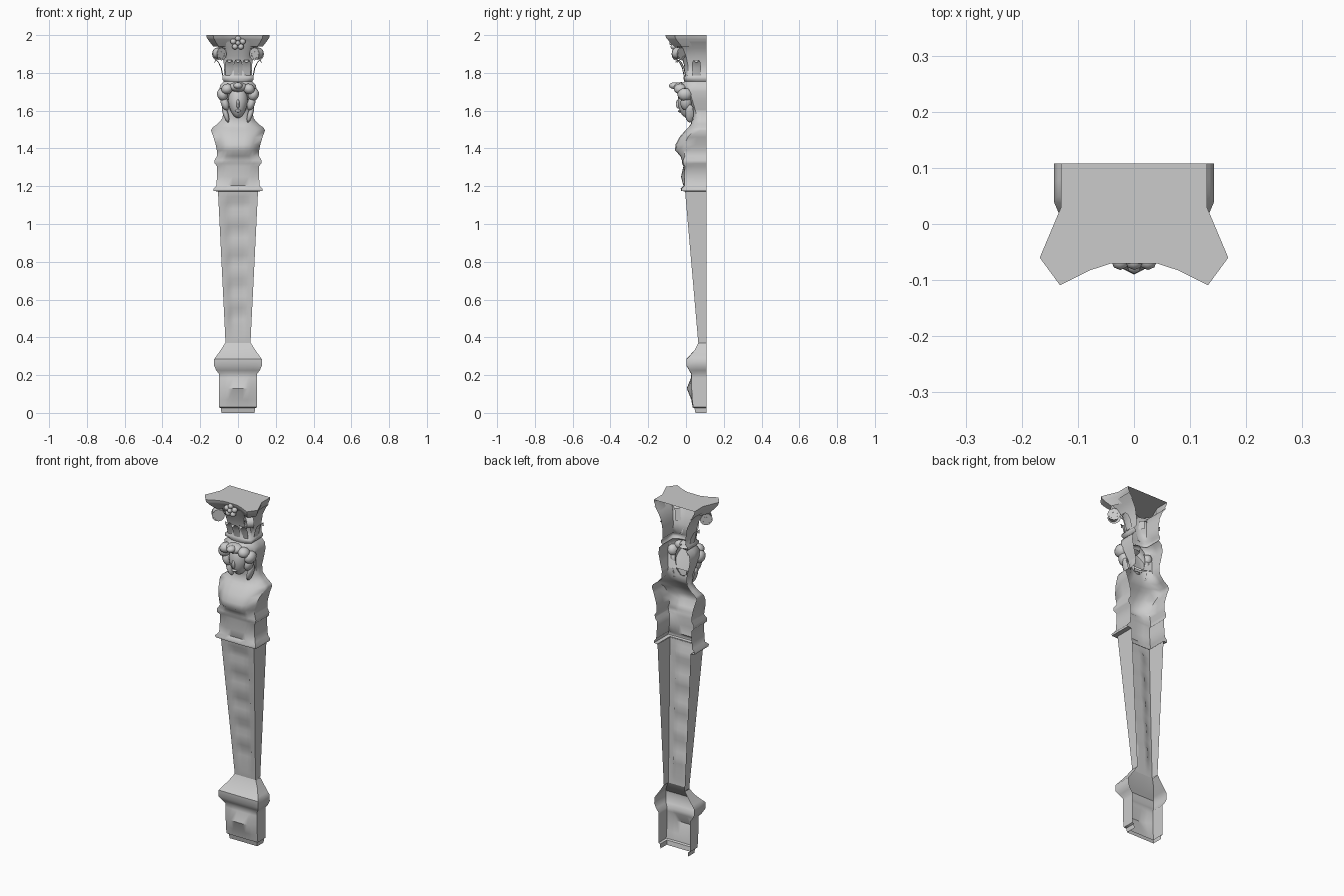
import bpy, bmesh, math
from mathutils import Vector, Matrix

if "Cube" in bpy.data.objects:
    bpy.data.objects.remove(bpy.data.objects["Cube"])

BACK = 0.108  # open rear plane of the half-pilaster


def finish(bm, name, angle=40):
    bmesh.ops.remove_doubles(bm, verts=bm.verts, dist=1e-5)
    me = bpy.data.meshes.new(name)
    bm.to_mesh(me)
    bm.free()
    ob = bpy.data.objects.new(name, me)
    bpy.context.collection.objects.link(ob)
    bpy.ops.object.select_all(action='DESELECT')
    bpy.context.view_layer.objects.active = ob
    ob.select_set(True)
    bpy.ops.object.shade_smooth_by_angle(angle=math.radians(angle))
    return ob


def loft(bm, rings):
    rows = [[bm.verts.new(p) for p in r] for r in rings]
    for a, b in zip(rows, rows[1:]):
        for i in range(len(a) - 1):
            bm.faces.new((a[i], a[i + 1], b[i + 1], b[i]))
    return rows


def section(z, w, yc, ym):
    """U-shaped open section: half width, corner depth, middle depth."""
    t = 0.0 if ym > yc else 0.6
    half = [(1, BACK), (1, (BACK + yc) / 2), (1, yc),
            (0.68, yc + (ym - yc) * t), (0.52, yc + (ym - yc) * (0.9 if t else 1)),
            (0.25, ym)]
    pts = [(-w * f, y, z) for f, y in half] + [(0, ym, z)]
    return pts + [(w * f, y, z) for f, y in reversed(half)]


def shell(name, rows, angle=40):
    bm = bmesh.new()
    loft(bm, [section(*r) for r in rows])
    return finish(bm, name, angle)


# pedestal block with raised front panel and swollen moulding
shell("pedestal", [
    (0.0, .088, .05, .05), (.025, .09, .045, .045), (.03, .1, .038, .035),
    (.07, .1, .033, .028), (.13, .1, .03, .004), (.185, .1, .03, .026),
    (.205, .1, .03, .028), (.225, .115, .018, .017), (.25, .127, .003, .002),
    (.285, .126, .003, .002), (.3, .115, .018, .016), (.335, .09, .048, .047),
    (.37, .068, .065, .065)])

# tapered shaft, recessed panel holding a carved garland
shaft = []
N = 26
for i in range(N + 1):
    t = i / N
    yc = .065 - .07 * t
    inside = 0.06 < t < 0.94
    rec = .014 * (1 - .75 * abs(math.sin(t * 5.5 * math.pi))) if inside else 0
    shaft.append((.37 + .805 * t, .066 + .04 * t, yc, yc + rec))
shell("tapered_shaft", shaft, 50)

# mouldings, waist band, bust and shoulders
shell("bust", [
    (1.172, .105, -.003, -.003), (1.175, .129, -.022, -.026), (1.187, .129, -.024, -.028),
    (1.203, .115, -.008, -.014), (1.25, .111, -.008, -.026), (1.305, .11, -.006, -.014),
    (1.32, .123, -.015, -.02), (1.338, .124, -.015, -.022), (1.36, .111, -.006, -.03),
    (1.39, .112, -.012, -.058), (1.42, .118, -.01, -.056), (1.46, .13, .01, -.034),
    (1.495, .143, .04, -.004), (1.51, .135, .05, .012), (1.53, .108, .055, .026),
    (1.56, .082, .058, .028), (1.6, .078, .05, .02)], 55)

# head block behind the face, running up into the capital's bell
shell("head_back_and_bell", [
    (1.6, .078, .05, .03), (1.65, .09, .035, .01), (1.7, .1, .02, -.015),
    (1.735, .095, .01, -.03), (1.755, .075, .012, -.008), (1.765, .083, .0, -.012),
    (1.78, .083, .0, -.012), (1.79, .074, .012, -.005), (1.84, .074, .01, -.01),
    (1.89, .082, .0, -.025), (1.93, .1, -.02, -.045), (1.965, .125, -.04, -.06)], 55)


def blob(bm, centre, radii, seg=14, cut=None, rot=0):
    """Ellipsoid, with hidden rear part removed."""
    m = Matrix.Translation(centre) @ Matrix.Rotation(rot, 4, 'Y') @ Matrix.Diagonal((*radii, 1))
    vs = bmesh.ops.create_uvsphere(bm, u_segments=seg, v_segments=seg // 2 + 2,
                                   radius=1, matrix=m)['verts']
    if cut is not None:
        bmesh.ops.delete(bm, geom=[v for v in vs if v.co.y > cut], context='VERTS')


# face: ovoid narrowing to the chin, with nose and brow
bm = bmesh.new()
blob(bm, (0, .012, 1.65), (.053, .055, .09), 20, .04)
for v in bm.verts:
    d = max(0, 1.65 - v.co.z) / .09
    v.co.x *= 1 - .2 * d
blob(bm, (0, -.04, 1.635), (.009, .014, .025), 8, -.02)
blob(bm, (0, -.033, 1.598), (.017, .01, .007), 8, -.02)
finish(bm, "face", 60)

# hair: forelock over the brow and locks down each side
bm = bmesh.new()
blob(bm, (0, -.025, 1.725), (.05, .045, .026), 12, .02)
blob(bm, (0, -.06, 1.732), (.025, .03, .018), 8)
for s in (-1, 1):
    for x, y, z, rx, ry, rz in ((.058, -.03, 1.715, .032, .035, .028),
                                (.082, -.005, 1.685, .03, .04, .035),
                                (.07, .0, 1.64, .022, .03, .04),
                                (.066, .02, 1.585, .015, .025, .05)):
        blob(bm, (s * x, y, z), (rx, ry, rz), 10, .04, s * .3)
finish(bm, "hair_locks", 60)

# abacus: concave-sided plate with clipped horns, open at the back
outline = [(.13, BACK), (.13, .03), (.168, -.06), (.132, -.109), (.08, -.083), (.04, -.07)]
outline = [(-x, y) for x, y in outline] + [(x, y) for x, y in reversed(outline)]


def plate(z, s):
    return [(x * s, BACK + (y - BACK) * s, z) for x, y in outline]


bm = bmesh.new()
rows = loft(bm, [plate(1.94, .78), plate(1.965, .9), plate(1.978, .95),
                 plate(1.985, .98), plate(2.0, 1)])
bm.faces.new(rows[-1])
finish(bm, "abacus", 35)

# corner volutes: diagonal scrolls with stems rising from the bell
bm = bmesh.new()
for s in (-1, 1):
    d = Vector((s * .76, -.65, 0))
    side = Vector((.65, s * .76, 0))
    rings = []
    for i in range(19):
        a = math.radians(120 - i * 24)
        r = .036 - .0014 * i
        c = Vector((s * .099, -.04, 1.9)) + d * (r * math.cos(a)) + Vector((0, 0, r * math.sin(a)))
        rings.append([c - side * .02, c, c + side * .02])
    stem = [Vector((s * .05, .0, 1.86)), Vector((s * .065, -.015, 1.92))]
    loft(bm, [[p - side * .015, p, p + side * .015] for p in stem] + rings)
    # scroll cheeks
    for k in (-1, 1):
        c = Vector((s * .099, -.04, 1.9)) + side * .019 * k
        bm.faces.new([bm.verts.new(c + d * (.034 * math.cos(q * math.pi / 6))
                                   + Vector((0, 0, .034 * math.sin(q * math.pi / 6))))
                      for q in range(12)])
finish(bm, "corner_volutes", 45)

# acanthus leaves curling off the bell, and the centre flower
bm = bmesh.new()
for x, y, face in ((-.045, 0, 0), (0, -.008, 0), (.045, 0, 0), (-.078, .055, -1), (.078, .055, 1)):
    out = Vector((face, 0 if face else -1, 0))
    across = Vector((-out.y, out.x, 0))
    rings = []
    for z, o, w in ((1.785, .0, .02), (1.825, .008, .024), (1.855, .022, .022),
                    (1.868, .036, .014), (1.855, .044, .005)):
        c = Vector((x, y, z)) + out * o
        rings.append([c - across * w, c + out * .005, c + across * w])
    loft(bm, rings)
for i in range(5):
    a = i * math.tau / 5 + .3
    blob(bm, (.026 * math.cos(a), -.066, 1.958 + .024 * math.sin(a)), (.016, .016, .015), 8)
blob(bm, (0, -.073, 1.958), (.013, .016, .013), 8)
finish(bm, "capital_leaves", 60)
